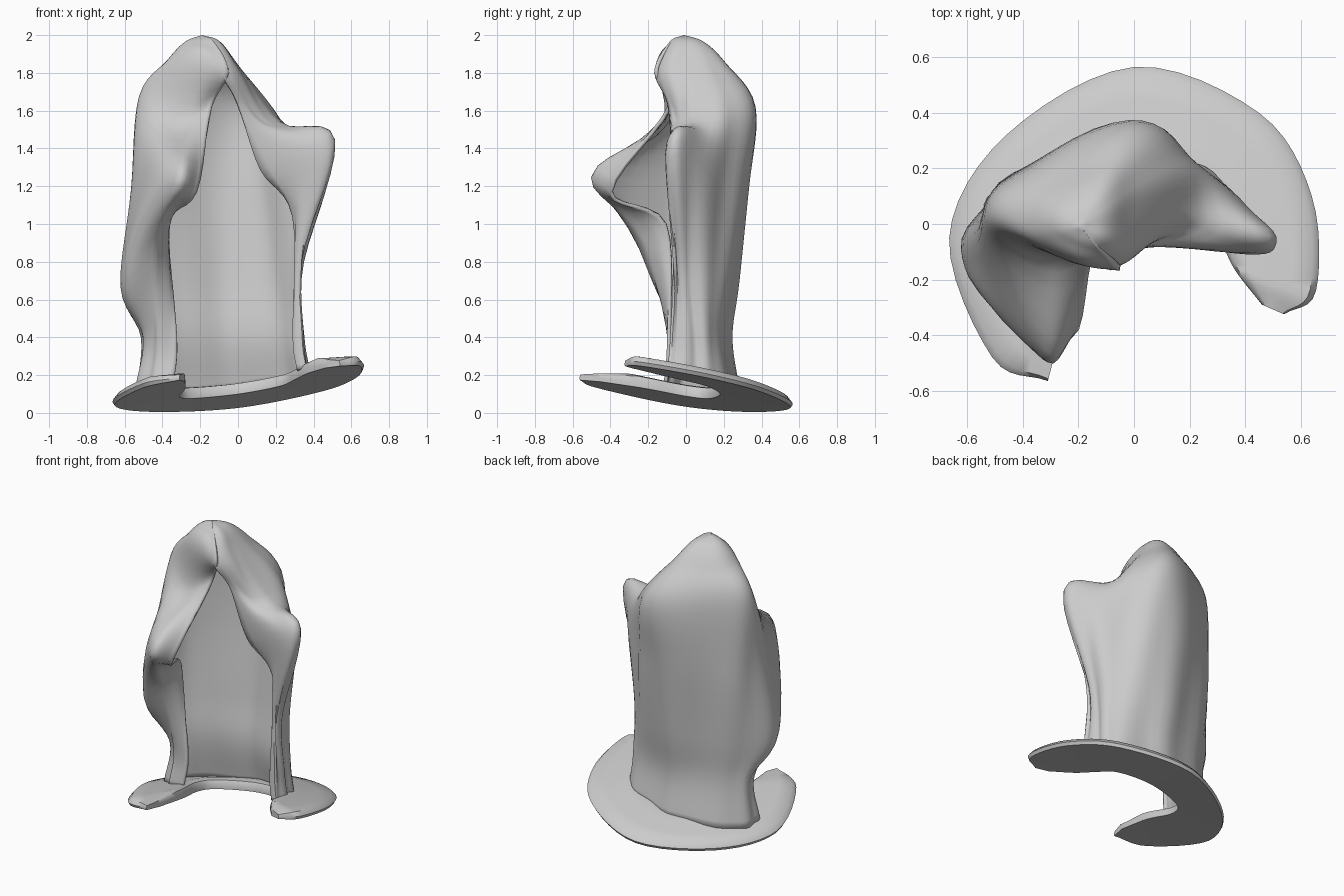
import bpy, bmesh, math
from mathutils import Vector as V

if "Cube" in bpy.data.objects:
    bpy.data.objects.remove(bpy.data.objects["Cube"])


def spline(pts, n):
    """Catmull-Rom curve through pts, n steps per span."""
    p = [pts[0] * 2 - pts[1]] + pts + [pts[-1] * 2 - pts[-2]]
    out = []
    for i in range(1, len(p) - 2):
        a, b, c, d = p[i - 1:i + 3]
        for k in range(n):
            t = k / n
            out.append(0.5 * (2 * b + (c - a) * t + (2 * a - 5 * b + 4 * c - d) * t * t
                              + (3 * b - a - 3 * c + d) * t ** 3))
    return out + [pts[-1]]


def loft(name, rows, closed=False):
    """Skin a grid of points; closed makes each row a ring and caps the ends."""
    bm = bmesh.new()
    grid = [[bm.verts.new(p) for p in r] for r in rows]
    for r, s in zip(grid, grid[1:]):
        m = len(r)
        for j in range(m if closed else m - 1):
            k = (j + 1) % m
            bm.faces.new((r[j], r[k], s[k], s[j]))
    if closed:
        bm.faces.new(grid[0])
        bm.faces.new(grid[-1])
    bmesh.ops.remove_doubles(bm, verts=bm.verts, dist=0.0005)
    bmesh.ops.recalc_face_normals(bm, faces=bm.faces)
    me = bpy.data.meshes.new(name)
    bm.to_mesh(me)
    bm.free()
    ob = bpy.data.objects.new(name, me)
    bpy.context.collection.objects.link(ob)
    bpy.ops.object.select_all(action='DESELECT')
    ob.select_set(True)
    bpy.context.view_layer.objects.active = ob
    bpy.ops.object.shade_smooth_by_angle(angle=math.radians(50))
    return ob


def ground(x, y):
    """Height of the tilted base under a point."""
    return max(0.0, 0.12 + 0.135 * x - 0.17 * y)


# Draped ribs from the left opening edge, around the back, to the right edge:
# hood, shoulder, arm, knee (x, y, z) and hem (x, y)
apex = V((-0.19, -0.01, 1.99))
ribs = [
    [(-.05, -.16, 1.80), (-.14, -.09, 1.62), (-.22, -.39, 1.17), (-.36, -.10, 1.0), (-.32, -.09)],
    [(-.21, -.13, 1.86), (-.31, -.12, 1.52), (-.33, -.48, 1.26), (-.44, -.23, .90), (-.42, -.08)],
    [(-.36, -.03, 1.86), (-.50, -.01, 1.66), (-.54, -.11, 1.20), (-.62, -.12, .68), (-.50, .0)],
    [(-.33, .10, 1.85), (-.45, .14, 1.66), (-.47, .14, 1.20), (-.45, .13, .70), (-.42, .13)],
    [(-.10, .20, 1.85), (-.02, .36, 1.62), (-.03, .33, 1.20), (-.05, .265, .70), (-.05, .225)],
    [(-.01, .13, 1.83), (.18, .22, 1.57), (.25, .18, 1.20), (.26, .16, .70), (.26, .15)],
    [(.0, .0, 1.82), (.22, .03, 1.53), (.49, -.03, 1.44), (.33, .0, .80), (.33, .04)],
    [(-.01, -.10, 1.80), (.13, -.04, 1.54), (.44, -.10, 1.37), (.32, -.06, .80), (.33, -.07)],
    [(-.09, -.16, 1.80), (.0, -.09, 1.63), (.12, -.06, 1.29), (.30, -.02, 1.04), (.29, -.05)],
]
curves = []
for rib in ribs:
    *upper, (hx, hy) = rib
    pts = [V(p) for p in upper]
    ring = apex.lerp(pts[0], .48)
    ring.z = 1.955
    flare = V((hx * 1.07, hy * 1.2, 0))
    flare.z = ground(flare.x, flare.y) + .05
    pts = [apex, ring] + pts + [V((hx, hy, .40)), flare]
    curves.append(spline(pts, 6))

# Cloak shell with gentle vertical folds
rows = []
for i in range(len(curves[0])):
    row = spline([c[i] for c in curves], 7)
    for j, p in enumerate(row):
        amp = .008 * min(1, max(0, (1.9 - p.z) / .8))
        off = amp * math.sin(j * 1.15 + 2.2 * p.z) + .5 * amp * math.sin(j * .6 - 5 * p.z)
        d = V((p.x + .08, p.y + .02, 0))
        if d.length > .02:
            p += d.normalized() * off
    rows.append(row)
cloak = loft("hooded_cloak", rows)
sol = cloak.modifiers.new("cloth_thickness", 'SOLIDIFY')
sol.thickness = .02
sol.offset = 0

# Crescent train spreading over the ground
outer = [(-.31, -.565), (-.51, -.48), (-.665, -.05), (-.46, .32), (.0, .565),
         (.45, .40), (.64, .10), (.655, -.24), (.54, -.325)]
inner = [(-.28, -.45), (-.28, -.20), (-.31, .0), (-.25, .12), (.0, .18),
         (.22, .11), (.30, -.03), (.36, -.16), (.46, -.29)]
out_c = spline([V((x, y, 0)) for x, y in outer], 6)
in_c = spline([V((x, y, 0)) for x, y in inner], 6)
rows = []
for i, (o, n) in enumerate(zip(out_c, in_c)):
    tip = min(1, .6 + min(i, len(out_c) - 1 - i) / 12)
    ring = []
    for t, h in ((0, .01), (.5, .005), (.97, 0), (1, .02), (.93, .05), (.7, .06),
                 (.4, .07), (.2, .08), (.05, .07), (0, .04)):
        p = n.lerp(o, t)
        ring.append(V((p.x, p.y, ground(p.x, p.y) + h * tip)))
    rows.append(ring)
loft("spread_train", rows, closed=True)
